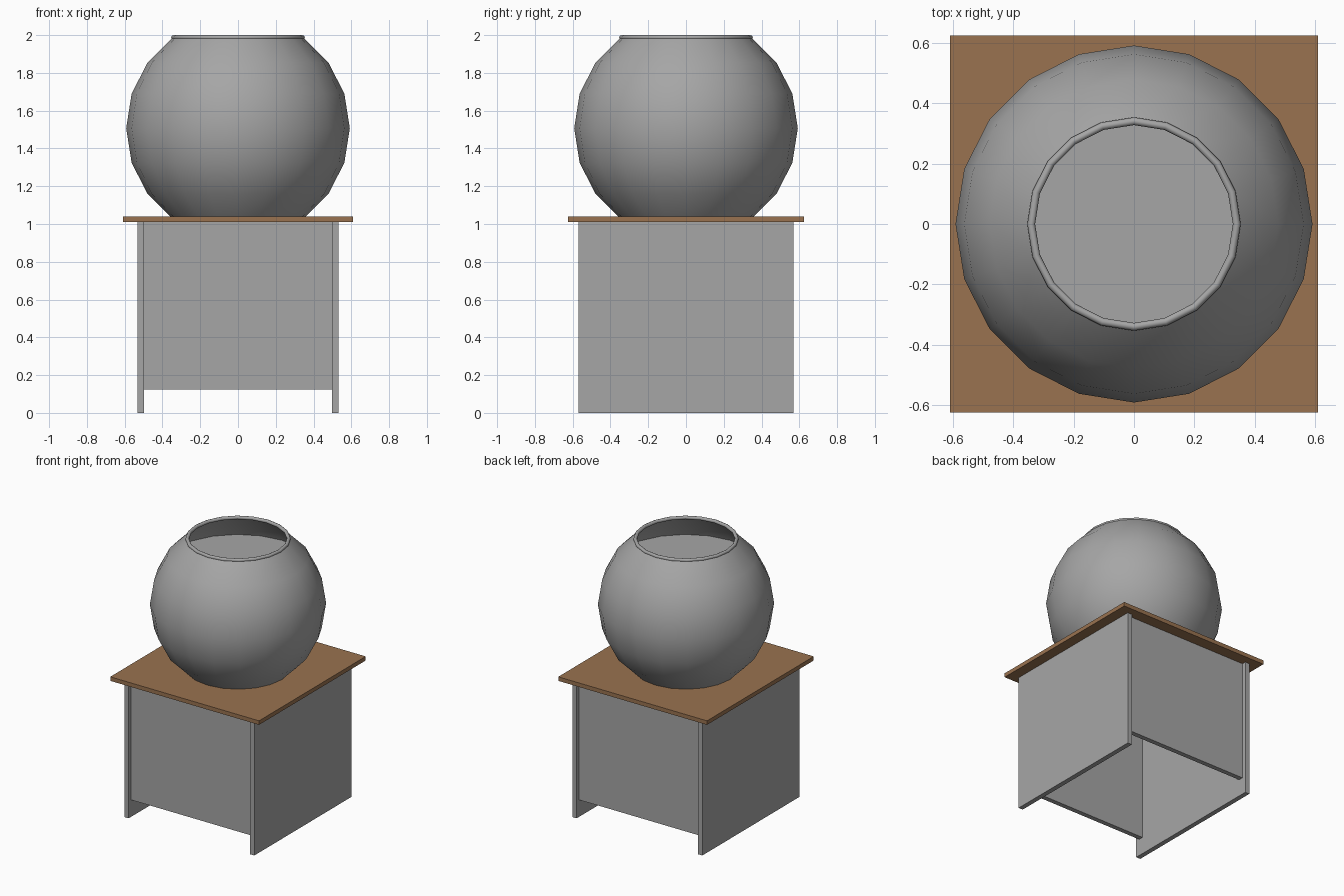
import bpy, bmesh, math

if "Cube" in bpy.data.objects:
    bpy.data.objects.remove(bpy.data.objects["Cube"])

def material(name, rgb):
    m = bpy.data.materials.new(name)
    m.diffuse_color = (*rgb, 1)
    m.use_nodes = True
    m.node_tree.nodes["Principled BSDF"].inputs["Base Color"].default_value = m.diffuse_color
    return m

grey = material("grey", (0.38, 0.38, 0.38))
brown = material("wood brown", (0.32, 0.17, 0.08))

def box(name, lo, hi, mat):
    centre = [(a + b) / 2 for a, b in zip(lo, hi)]
    bpy.ops.mesh.primitive_cube_add(size=1, location=centre)
    o = bpy.context.object
    o.name = name
    o.scale = [b - a for a, b in zip(lo, hi)]
    bpy.ops.object.transform_apply(location=False, rotation=False, scale=True)
    o.data.materials.append(mat)
    return o

# Stand: two full-height sides, raised front and back panels, wooden top
for name, s in (("left", -1), ("right", 1)):
    xs = sorted((s * 0.498, s * 0.533))
    box(name + "_side_panel", (xs[0], -0.57, 0), (xs[1], 0.57, 1.01), grey)
for name, s in (("front", -1), ("back", 1)):
    ys = sorted((s * 0.505, s * 0.54))
    box(name + "_panel", (-0.498, ys[0], 0.125), (0.498, ys[1], 1.01), grey)
box("stand_top", (-0.61, -0.625, 1.01), (0.61, 0.625, 1.04), brown)

# Bowl: 20-sided sphere with the upper and lower caps cut away, floor closed
R, CZ, SIDES = 0.592, 1.507, 20
bm = bmesh.new()
rings = []
for k in range(-3, 4):
    a = math.radians(18 * k)
    rings.append([bm.verts.new((R * math.cos(a) * math.cos(t), R * math.cos(a) * math.sin(t),
                                CZ + R * math.sin(a)))
                  for t in (2 * math.pi * i / SIDES for i in range(SIDES))])
for low, high in zip(rings, rings[1:]):
    for i in range(SIDES):
        j = (i + 1) % SIDES
        bm.faces.new((low[i], low[j], high[j], high[i]))
bm.faces.new(rings[0][::-1])
mesh = bpy.data.meshes.new("bowl")
bm.to_mesh(mesh)
bm.free()
bowl = bpy.data.objects.new("bowl", mesh)
bpy.context.collection.objects.link(bowl)
mesh.materials.append(grey)
bpy.ops.object.select_all(action='DESELECT')
bowl.select_set(True)
bpy.context.view_layer.objects.active = bowl
bpy.ops.object.shade_smooth_by_angle(angle=math.radians(40))

# Rolled rim around the mouth
bpy.ops.mesh.primitive_torus_add(major_segments=SIDES, minor_segments=8,
                                 major_radius=0.341, minor_radius=0.013,
                                 location=(0, 0, 1.987))
rim = bpy.context.object
rim.name = "rim"
rim.data.materials.append(grey)
bpy.ops.object.shade_smooth_by_angle(angle=math.radians(60))

# Level water surface inside the bowl
bpy.ops.mesh.primitive_circle_add(vertices=SIDES, radius=0.515, fill_type='NGON',
                                  location=(0, 0, 1.78), rotation=(0, 0, math.pi / 2))
water = bpy.context.object
water.name = "water_surface"
water.data.materials.append(grey)
